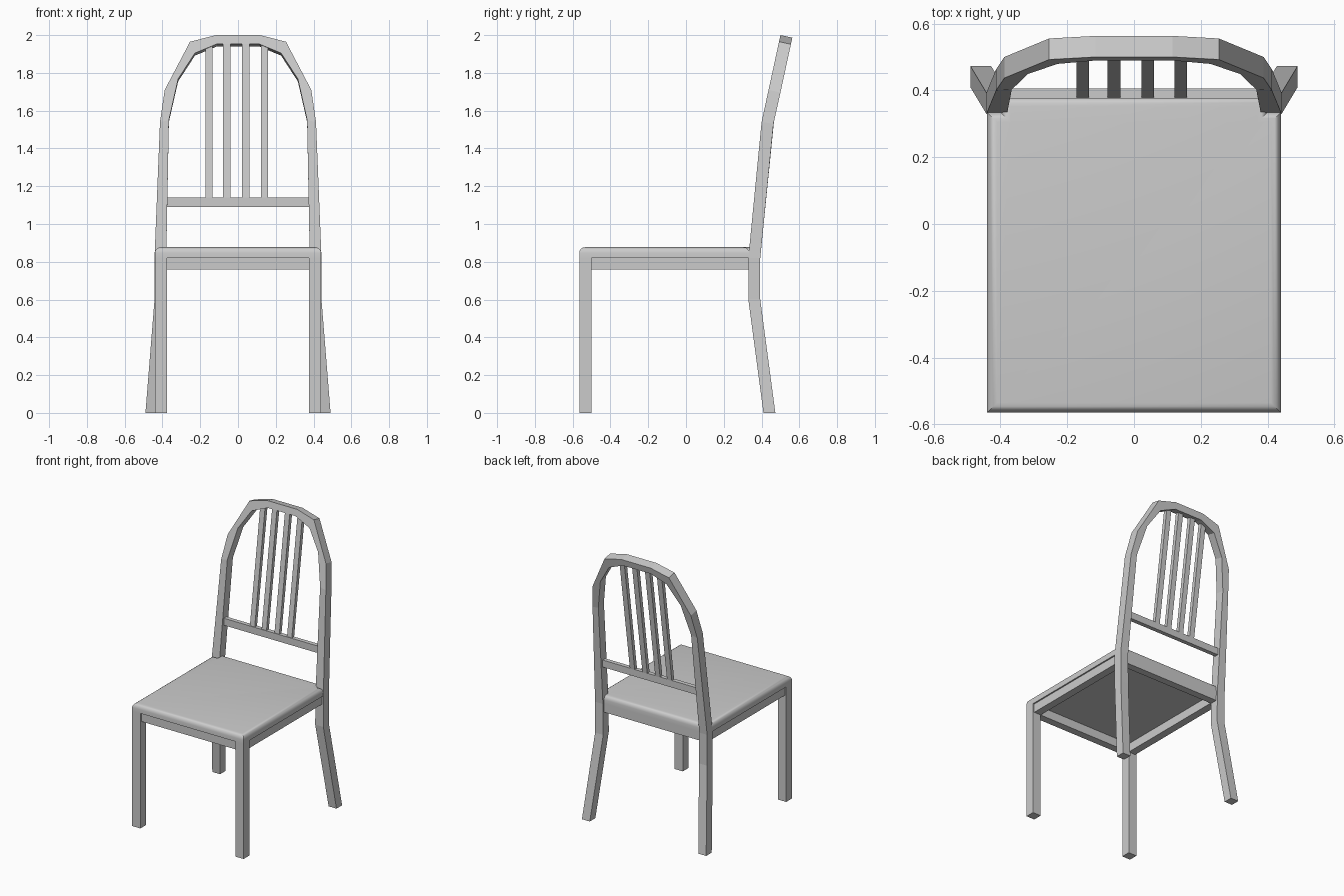
import bpy, bmesh
from mathutils import Vector

if "Cube" in bpy.data.objects:
    bpy.data.objects.remove(bpy.data.objects["Cube"])


def make(name, bm):
    bmesh.ops.recalc_face_normals(bm, faces=bm.faces[:])
    me = bpy.data.meshes.new(name)
    bm.to_mesh(me)
    bm.free()
    ob = bpy.data.objects.new(name, me)
    bpy.context.collection.objects.link(ob)
    return ob


def loft(name, sections):
    """Join four-sided cross-sections into a capped beam."""
    bm = bmesh.new()
    rings = [[bm.verts.new(p) for p in s] for s in sections]
    for a, b in zip(rings, rings[1:]):
        for i in range(4):
            j = (i + 1) % 4
            bm.faces.new((a[i], a[j], b[j], b[i]))
    bm.faces.new(rings[0])
    bm.faces.new(rings[-1])
    return make(name, bm)


def rect(x0, x1, y0, y1, z):
    return [(x0, y0, z), (x1, y0, z), (x1, y1, z), (x0, y1, z)]


def box(name, x0, x1, y0, y1, z0, z1):
    return loft(name, [rect(x0, x1, y0, y1, z0), rect(x0, x1, y0, y1, z1)])


# seat: slab notched around the back legs, rounded top edge
half = [(0.44, -0.565), (0.44, 0.335), (0.40, 0.335), (0.40, 0.382)]
outline = half + [(-x, y) for x, y in reversed(half)]
bm = bmesh.new()
base = bm.faces.new([bm.verts.new((x, y, 0.82)) for x, y in outline])
bmesh.ops.solidify(bm, geom=[base], thickness=0)
bm.clear()
low = [bm.verts.new((x, y, 0.82)) for x, y in outline]
top = [bm.verts.new((x, y, 0.877)) for x, y in outline]
bm.faces.new(low)
bm.faces.new(top)
for i in range(8):
    j = (i + 1) % 8
    bm.faces.new((low[i], low[j], top[j], top[i]))
bmesh.ops.recalc_face_normals(bm, faces=bm.faces[:])
rim = [e for e in bm.edges if all(v.co.z > 0.87 for v in e.verts)]
bmesh.ops.bevel(bm, geom=rim, offset=0.03, segments=4, profile=0.5, affect='EDGES')
seat = make("seat", bm)
bpy.context.view_layer.objects.active = seat
seat.select_set(True)
bpy.ops.object.shade_smooth_by_angle()

# front legs and seat rails
for side, s in (("left", -1), ("right", 1)):
    a, b = sorted((s * 0.375, s * 0.44))
    box("front_leg_" + side, a, b, -0.565, -0.5, 0, 0.825)
    a, b = sorted((s * 0.375, s * 0.43))
    box("side_rail_" + side, a, b, -0.51, 0.35, 0.758, 0.825)
box("front_rail", -0.38, 0.38, -0.553, -0.5, 0.758, 0.825)
box("back_rail", -0.39, 0.39, 0.33, 0.382, 0.758, 0.825)

# back frame: both back legs and the arch as one continuous beam
# front edge y at a given height
PROFILE = [(0, 0.41), (0.6, 0.33), (0.82, 0.33), (1.53, 0.398), (2.0, 0.5)]


def front_y(z):
    for (z0, y0), (z1, y1) in zip(PROFILE, PROFILE[1:]):
        if z <= z1:
            return y0 + (y1 - y0) * (z - z0) / (z1 - z0)
    return PROFILE[-1][1]


# outer x, outer z, inner x, inner z, drop of the rear edge
STATIONS = [(0.49, 0, 0.428, 0, 0), (0.442, 0.6, 0.378, 0.6, 0),
            (0.442, 0.82, 0.38, 0.82, 0), (0.413, 1.54, 0.366, 1.55, 0.01),
            (0.388, 1.71, 0.317, 1.768, 0.0134),
            (0.254, 1.965, 0.228, 1.905, 0.0134),
            (0.116, 2.0, 0.11, 1.954, 0.0134)]


def section(st, s):
    ox, oz, ix, iz, d = st
    depth = Vector((0, 0.063, -d))
    o = Vector((s * ox, front_y(oz), oz))
    i = Vector((s * ix, front_y(iz), iz))
    return [o, i, i + depth, o + depth]


loft("back_frame", [section(st, -1) for st in STATIONS]
     + [section(st, 1) for st in reversed(STATIONS)])

# back crossbar and the leaning slats
box("back_crossbar", -0.388, 0.388, 0.375, 0.405, 1.09, 1.14)
for n, x in enumerate((-0.153, -0.06, 0.041, 0.14)):
    loft(f"back_slat_{n + 1}",
         [rect(x - 0.019, x + 0.019, 0.378, 0.404, 1.13),
          rect(x - 0.019, x + 0.019, 0.498, 0.526, 1.96)])
